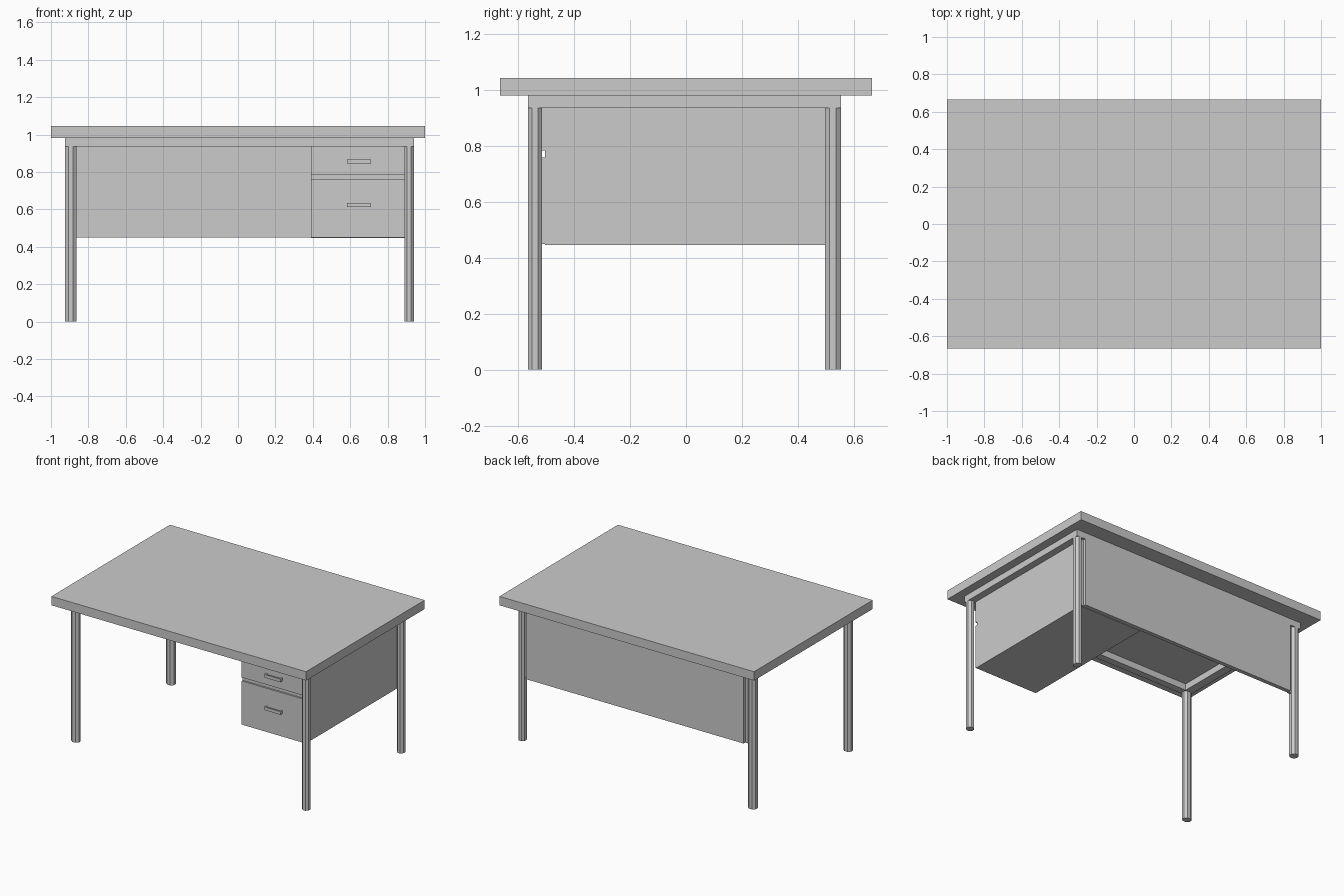
import bpy, math
from mathutils import Matrix

if "Cube" in bpy.data.objects:
    bpy.data.objects.remove(bpy.data.objects["Cube"])


def box(name, x0, x1, y0, y1, z0, z1):
    """Box given by its limits."""
    bpy.ops.mesh.primitive_cube_add(size=1)
    ob = bpy.context.object
    ob.name = name
    ob.data.transform(Matrix.Diagonal((x1 - x0, y1 - y0, z1 - z0, 1)))
    ob.location = ((x0 + x1) / 2, (y0 + y1) / 2, (z0 + z1) / 2)
    return ob


def leg(name, x0, x1, y0, y1, height):
    """Eight-sided leg with flats facing the axes."""
    bpy.ops.mesh.primitive_cylinder_add(vertices=8, radius=0.5 / math.cos(math.pi / 8), depth=1)
    ob = bpy.context.object
    ob.name = name
    ob.data.transform(Matrix.Rotation(math.pi / 8, 4, 'Z'))
    # normalise to unit width, then stretch to the limits
    w = max(v.co.x for v in ob.data.vertices) * 2
    ob.data.transform(Matrix.Diagonal(((x1 - x0) / w, (y1 - y0) / w, height, 1)))
    ob.location = ((x0 + x1) / 2, (y0 + y1) / 2, height / 2)
    return ob


# Table top
box("table_top", -1, 1, -0.665, 0.665, 0.982, 1.045)

# Legs
LEFT, RIGHT = (-0.924, -0.864), (0.89, 0.94)
FRONT, BACK = (-0.566, -0.516), (0.498, 0.554)
for sx, xs in (("left", LEFT), ("right", RIGHT)):
    for sy, ys in (("front", FRONT), ("back", BACK)):
        leg(f"{sy}_{sx}_leg", *xs, *ys, 0.975)

# Frame rails under the top
for side, ys in (("front", FRONT), ("back", BACK)):
    box(f"{side}_rail", LEFT[0], RIGHT[1], *ys, 0.936, 0.982)
for side, xs in (("left", LEFT), ("right", RIGHT)):
    box(f"{side}_rail", *xs, FRONT[1], BACK[0], 0.936, 0.982)

# Modesty panel, flush with the back rail, and its thin mounting strips
box("back_panel", -0.84, 0.87, 0.525, 0.554, 0.45, 0.937)
box("left_mounting_strip", -0.866, -0.84, 0.52, 0.535, 0.45, 0.937)
box("right_mounting_strip", 0.87, 0.892, 0.52, 0.535, 0.45, 0.937)

# Drawer pedestal
PX0, PX1, FACE = 0.39, 0.89, -0.516
box("pedestal_body", PX0, PX1, FACE + 0.012, 0.526, 0.447, 0.936)

# Drawer fronts and U-shaped pulls
for level, z0, z1, hz in (("upper", 0.785, 0.936, 0.855), ("lower", 0.45, 0.76, 0.624)):
    box(f"{level}_drawer_front", PX0, PX1, FACE, FACE + 0.014, z0, z1)
    a, b = hz - 0.011, hz + 0.011
    box(f"{level}_pull_bar", 0.583, 0.71, FACE - 0.022, FACE - 0.012, a, b)
    for end, x in (("left", 0.583), ("right", 0.7)):
        box(f"{level}_pull_{end}_post", x, x + 0.01, FACE - 0.013, FACE + 0.002, a, b)
